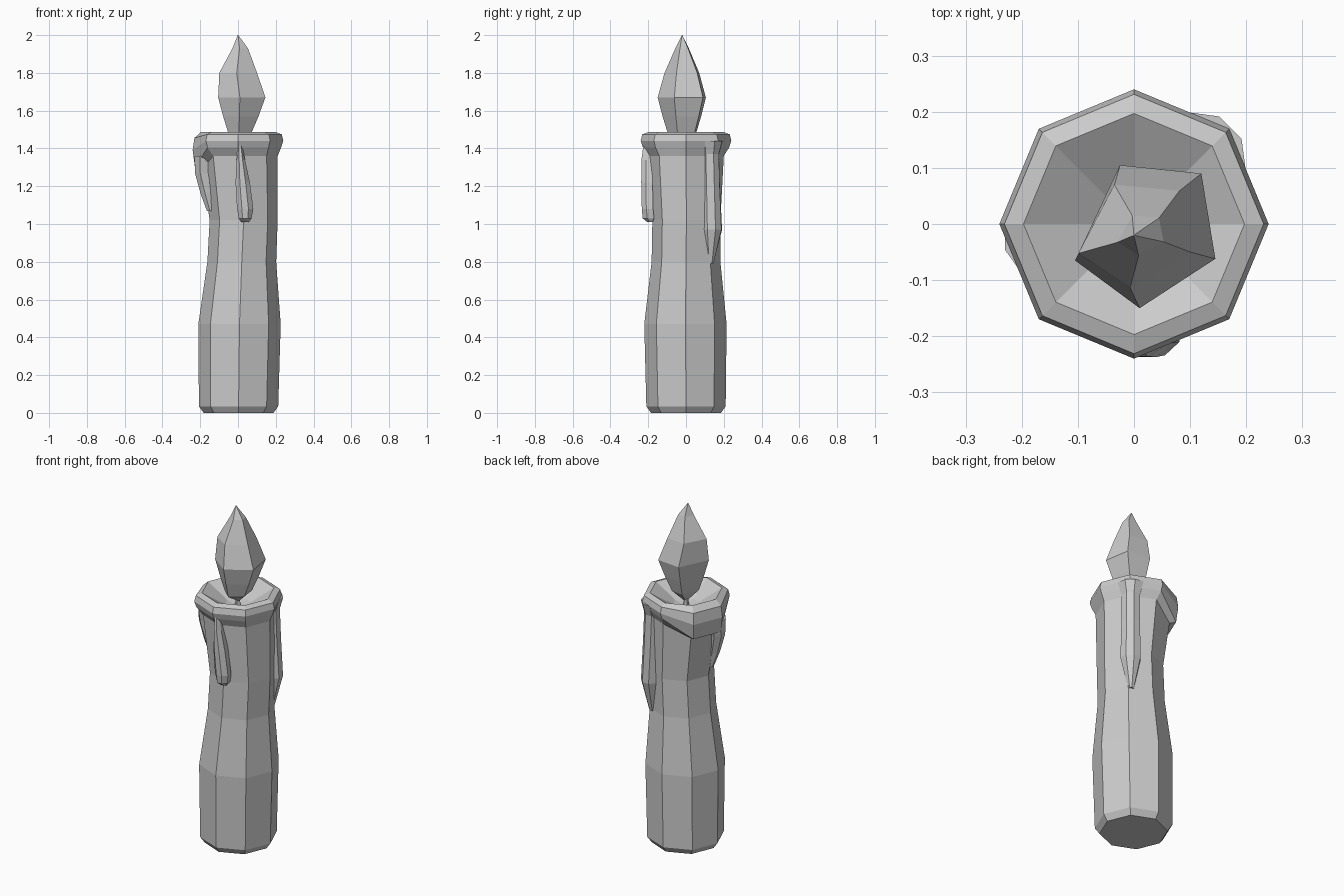
import bpy, bmesh
from math import cos, sin, radians
from mathutils import Vector

if "Cube" in bpy.data.objects:
    bpy.data.objects.remove(bpy.data.objects["Cube"])


def loft(name, rings):
    """Skin rings of equal size with quads and close both ends."""
    bm = bmesh.new()
    vs = [[bm.verts.new(p) for p in ring] for ring in rings]
    n = len(vs[0])
    for a, b in zip(vs, vs[1:]):
        for i in range(n):
            j = (i + 1) % n
            bm.faces.new((a[i], a[j], b[j], b[i]))
    bm.faces.new(vs[0][::-1])
    bm.faces.new(vs[-1])
    bmesh.ops.recalc_face_normals(bm, faces=bm.faces)
    me = bpy.data.meshes.new(name)
    bm.to_mesh(me)
    bm.free()
    ob = bpy.data.objects.new(name, me)
    bpy.context.collection.objects.link(ob)
    return ob


def ring(z, r, cx=0, cy=0, n=8, sag=0):
    """Regular ring; sag lowers the corners on the melted back-left side."""
    pts = []
    for i in range(n):
        a = radians(360 * i / n)
        low = sag if n == 8 and i in (3, 4) else 0
        pts.append((cx + r * cos(a), cy + r * sin(a), z - low))
    return pts


# Wax body with overhanging rim and melted bowl
loft("wax_body", [
    ring(0, 0.185, 0.003), ring(0.035, 0.21, 0.003), ring(0.47, 0.218, 0.008, -0.003),
    ring(0.80, 0.182, 0.02), ring(1.02, 0.18, 0.03, 0.002), ring(1.36, 0.2, 0.01, sag=0.07),
    ring(1.405, 0.228, sag=0.105), ring(1.44, 0.24, sag=0.05),
    ring(1.475, 0.231, sag=0.02), ring(1.487, 0.197), ring(1.41, 0.07), ring(1.40, 0.03)])


def drip(name, angle, sections):
    """Wax run: sections of (z, sideways shift, half width, outer radius, depth)."""
    a = radians(angle)
    out, side = Vector((cos(a), sin(a), 0)), Vector((-sin(a), cos(a), 0))
    shape = ((-0.9, 1), (-1, 0.4), (-0.4, 0), (0.4, 0), (1, 0.4), (0.9, 1))
    loft(name, [[out * (r - d * k) + side * (s + w * u) + Vector((0, 0, z))
                 for u, k in shape] for z, s, w, r, d in sections])


drip("front_drip", -90, [
    (1.42, 0.01, 0.012, 0.225, 0.05), (1.34, 0.015, 0.022, 0.236, 0.06),
    (1.22, 0.025, 0.038, 0.237, 0.06), (1.08, 0.038, 0.043, 0.234, 0.06),
    (1.03, 0.038, 0.034, 0.229, 0.06), (1.01, 0.038, 0.02, 0.205, 0.03)])
drip("left_drip", 180, [
    (1.36, 0.02, 0.065, 0.23, 0.07), (1.27, 0.025, 0.045, 0.228, 0.07),
    (1.16, 0.025, 0.03, 0.198, 0.06), (1.07, 0.02, 0.018, 0.165, 0.04)])
drip("back_right_drip", 45, [
    (1.44, 0, 0.07, 0.243, 0.08), (1.37, 0, 0.05, 0.226, 0.07),
    (1.2, 0, 0.05, 0.232, 0.07), (0.97, 0, 0.055, 0.243, 0.07),
    (0.79, 0, 0.015, 0.2, 0.03)])

# Wick
loft("wick", [ring(1.39, 0.016, n=5), ring(1.47, 0.013, n=5), ring(1.55, 0.01, n=5)])

# Five-sided flame, scaled from its widest outline
outline = [(0.145, -0.042), (0.12, 0.11), (-0.025, 0.125), (-0.105, -0.045), (0.01, -0.13)]


def flame_ring(z, sx, sy, cx=0, cy=-0.02):
    return [(cx + x * sx, cy + y * sy, z) for x, y in outline]


loft("flame", [
    flame_ring(1.43, 0.08, 0.08, 0, 0), flame_ring(1.485, 0.5, 0.6),
    flame_ring(1.57, 0.75, 0.8), flame_ring(1.67, 1, 1),
    flame_ring(1.8, 0.8, 0.72, -0.015), flame_ring(1.93, 0.33, 0.28, 0.005),
    flame_ring(2.0, 0.01, 0.01)])
